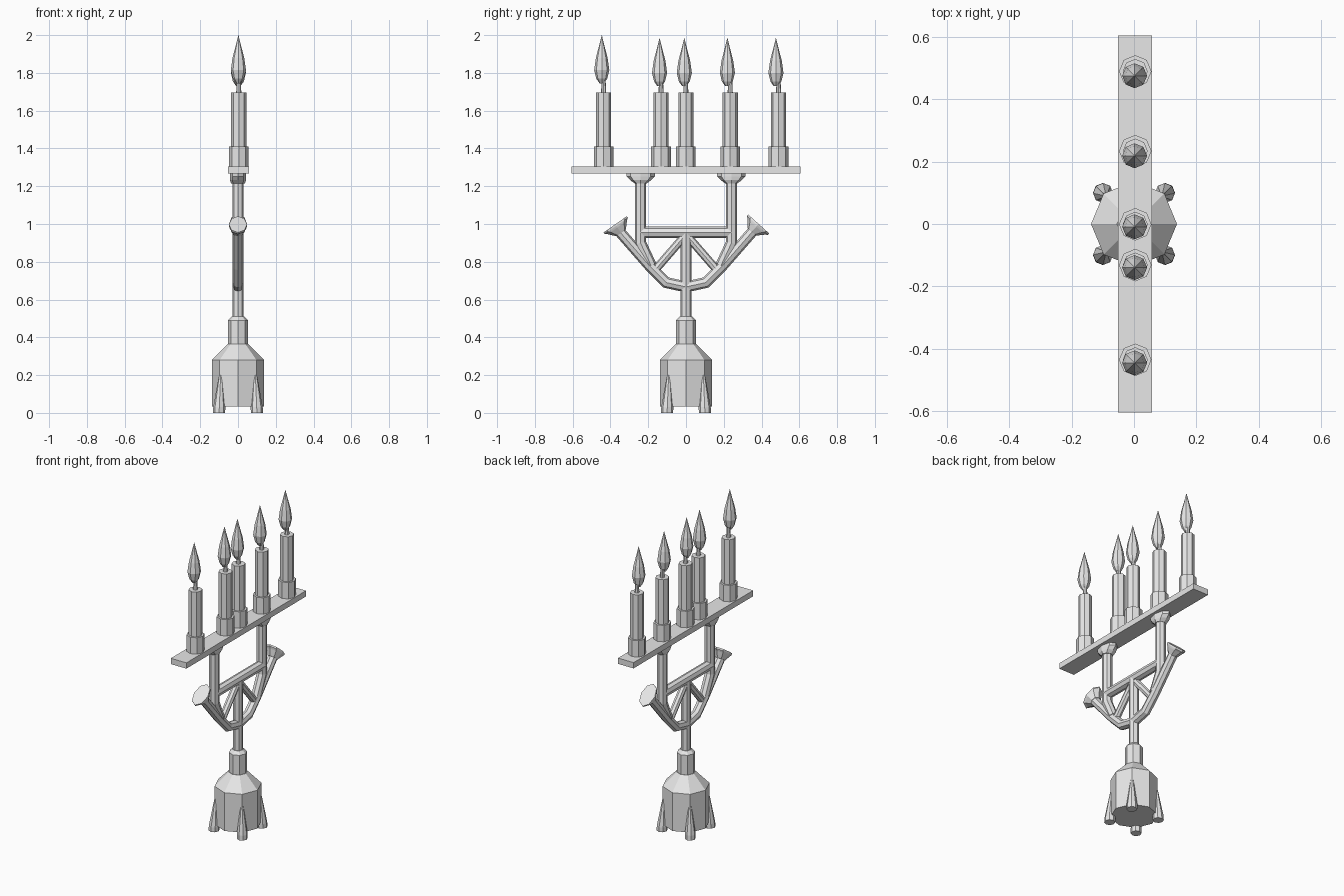
import bpy, bmesh, math
from mathutils import Vector, Matrix

cube = bpy.data.objects.get("Cube")
if cube:
    bpy.data.objects.remove(cube, do_unlink=True)

metal = bpy.data.materials.new("plain_grey")
metal.use_nodes = True
GREY = (0.8, 0.8, 0.8, 1)
metal.diffuse_color = GREY
metal.node_tree.nodes["Principled BSDF"].inputs["Base Color"].default_value = GREY

SIDES = 8


def skin(name, rings, matrix=None):
    """Join rings of points into a closed, flat-shaded solid."""
    bm = bmesh.new()
    loops = [[bm.verts.new(p) for p in ring] for ring in rings]
    for a, b in zip(loops, loops[1:]):
        for i in range(len(a)):
            j = (i + 1) % len(a)
            bm.faces.new((a[i], a[j], b[j], b[i]))
    bm.faces.new(loops[0][::-1])
    bm.faces.new(loops[-1])
    bmesh.ops.remove_doubles(bm, verts=bm.verts, dist=1e-5)
    bmesh.ops.recalc_face_normals(bm, faces=bm.faces)
    mesh = bpy.data.meshes.new(name)
    bm.to_mesh(mesh)
    bm.free()
    mesh.materials.append(metal)
    obj = bpy.data.objects.new(name, mesh)
    bpy.context.collection.objects.link(obj)
    if matrix:
        mesh.transform(matrix)
    return obj


def turned(name, profile, matrix=None):
    """Turn a profile of (height, radius) or (height, x radius, y radius)."""
    angles = [math.tau * i / SIDES for i in range(SIDES)]
    rings = [[(p[1] * math.cos(a), p[-1] * math.sin(a), p[0]) for a in angles]
             for p in profile]
    return skin(name, rings, matrix)


def bar(name, path, radius):
    """Mitred octagonal bar following (y, z) points."""
    pts = [Vector((0, y, z)) for y, z in path]
    side = Vector((1, 0, 0))
    rings = []
    for i, p in enumerate(pts):
        before = (p - pts[i - 1]).normalized() if i else None
        after = (pts[i + 1] - p).normalized() if i < len(pts) - 1 else None
        tangent = ((before or after) + (after or before)).normalized()
        out = tangent.cross(side) / tangent.dot(after or before)
        rings.append([p + radius * (math.cos(a) * side + math.sin(a) * out)
                      for a in (math.tau * k / SIDES for k in range(SIDES))])
    return skin(name, rings)


# Base, collar and stem
turned("base", [(0.035, 0.138), (0.28, 0.138), (0.365, 0.055)])
turned("collar", [(0.35, 0.053), (0.49, 0.053), (0.51, 0.034)])
turned("stem", [(0.5, 0.03), (0.95, 0.03)])

# Four splayed feet
for sx, sy, label in ((1, -1, "front_left"), (-1, -1, "front_right"),
                      (1, 1, "back_left"), (-1, 1, "back_right")):
    rings = []
    for z, offset, r in ((0, 0.1, 0.032), (0.03, 0.099, 0.032), (0.2, 0.092, 0.009)):
        rings.append([(sx * offset + r * math.cos(a), sy * offset + r * math.sin(a), z)
                      for a in (math.tau * k / SIDES for k in range(SIDES))])
    skin(label + "_foot", rings)

# Curved arms, run as one bar through the stem
half = [(0.105, 0.69), (0.19, 0.775), (0.365, 0.975)]
bar("curved_arms", [(-y, z) for y, z in half[::-1]] + [(0, 0.667)] + half, 0.029)
bar("cross_bar", [(-0.24, 0.956), (0.24, 0.956)], 0.03)

# Braces, uprights and their capitals on each side
for s, label in ((-1, "front"), (1, "back")):
    bar(label + "_brace", [(0, 0.945), (s * 0.165, 0.755)], 0.022)
    bar(label + "_upright", [(s * 0.185, 0.78), (s * 0.241, 0.9), (s * 0.241, 1.25)], 0.03)
    turned(label + "_capital",
           [(1.215, 0.036, 0.032), (1.232, 0.043, 0.055),
            (1.252, 0.043, 0.075), (1.269, 0.043, 0.075)],
           Matrix.Translation((0, s * 0.24, 0)))

# Flared cups on the arm tips
cup = [(-0.055, 0.031, 0.031), (-0.02, 0.046, 0.062), (-0.01, 0.048, 0.075), (0, 0.048, 0.075)]
for label, y, z, tilt in (("front", -0.375, 0.998, 35), ("back", 0.385, 1.0, -42)):
    turned(label + "_cup", cup,
           Matrix.Translation((0, y, z)) @ Matrix.Rotation(math.radians(tilt), 4, "X"))

# Top rail
rail = [[(x, y, z) for x, y in ((-0.052, -0.605), (0.058, -0.605), (0.058, 0.605), (-0.052, 0.605))]
        for z in (1.268, 1.305)]
skin("top_rail", rail)

# Candles: y position, flame shift and flame lift
flame = [(1.73, 0.012), (1.755, 0.029), (1.8, 0.04), (1.865, 0.031), (1.93, 0.014), (1.985, 0.0005)]
for n, (y, shift, lift) in enumerate(((-0.436, -0.01, 0.015), (-0.132, -0.008, 0), (-0.001, -0.008, 0),
                                      (0.234, -0.015, 0), (0.49, -0.014, 0)), 1):
    place = Matrix.Translation((0.004, y, 0))
    turned(f"candle_socket_{n}", [(1.3, 0.052), (1.41, 0.052)], place)
    turned(f"candle_{n}", [(1.4, 0.04), (1.697, 0.04)], place)
    turned(f"wick_{n}", [(1.69, 0.014), (1.77, 0.01)], place)
    turned(f"flame_{n}", flame, Matrix.Translation((0.002, y + shift, lift)))
